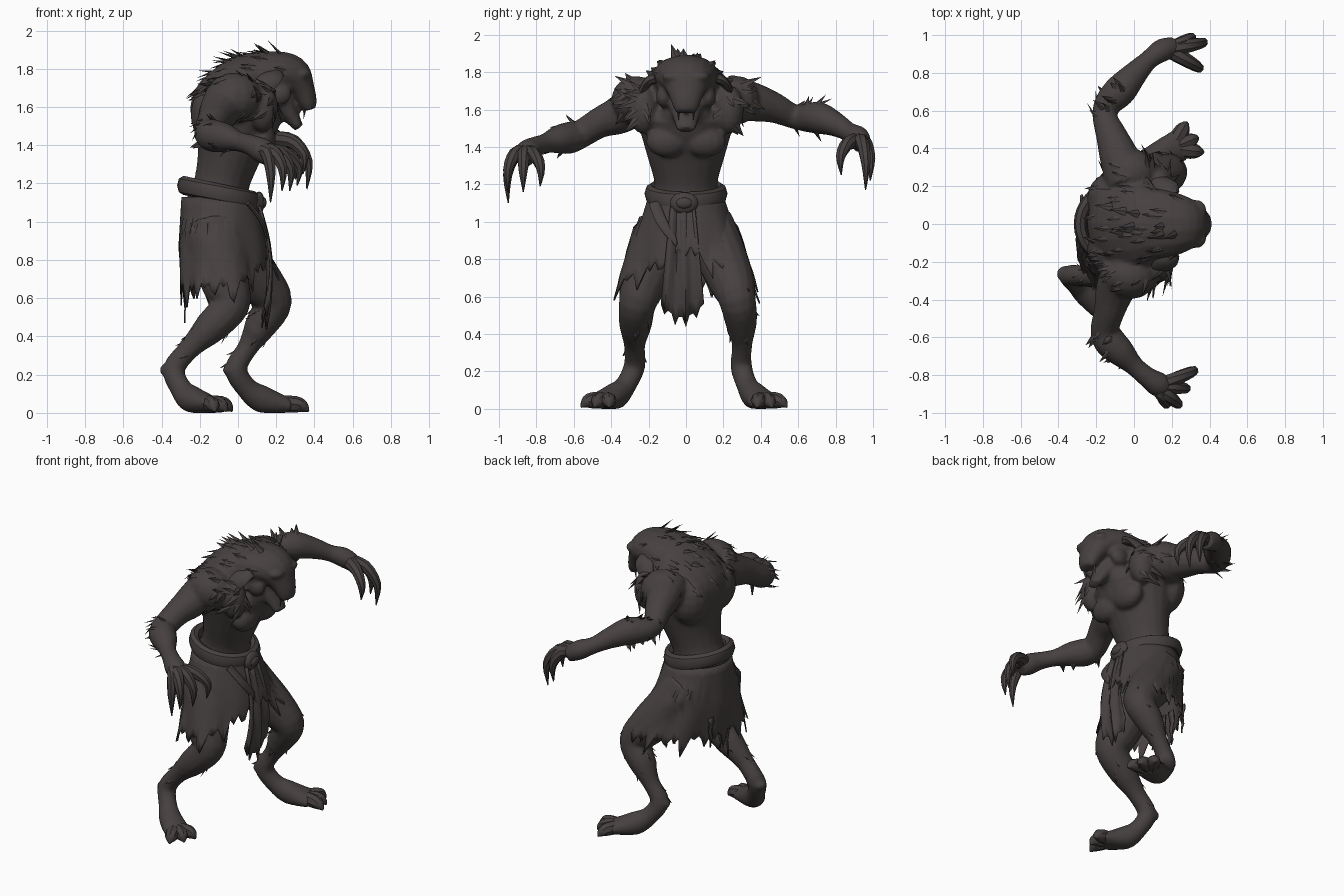
import bpy, bmesh, math, random
from mathutils import Vector, Matrix

if "Cube" in bpy.data.objects:
    bpy.data.objects.remove(bpy.data.objects["Cube"])

random.seed(7)
mat = bpy.data.materials.new("dark_fur_grey")
mat.diffuse_color = (0.062, 0.053, 0.051, 1)
mat.use_nodes = True
mat.node_tree.nodes["Principled BSDF"].inputs["Base Color"].default_value = mat.diffuse_color


def finish(name, bm, smooth=40):
    """Turn a bmesh into a shaded object that rests on the floor."""
    for v in bm.verts:
        v.co.z = max(v.co.z, 0)
    bmesh.ops.recalc_face_normals(bm, faces=bm.faces)
    me = bpy.data.meshes.new(name)
    bm.to_mesh(me)
    bm.free()
    ob = bpy.data.objects.new(name, me)
    bpy.context.collection.objects.link(ob)
    me.materials.append(mat)
    if smooth:
        bpy.ops.object.select_all(action='DESELECT')
        ob.select_set(True)
        bpy.context.view_layer.objects.active = ob
        bpy.ops.object.shade_smooth_by_angle(angle=math.radians(smooth))
    return ob


def loft(bm, rows, side=(0, 1, 0), n=14, steps=4):
    """Smooth tube through rows of x, y, z, side radius, other radius."""
    rows = [tuple(r) + ((r[3],) if len(r) == 4 else ()) for r in rows]
    P = [rows[0]] + rows + [rows[-1]]
    path = []
    for i in range(1, len(P) - 2):
        for s in range(steps):
            t = s / steps
            path.append([0.5 * (2 * b + (c - a) * t + (2 * a - 5 * b + 4 * c - d) * t * t
                                + (3 * b - a - 3 * c + d) * t ** 3)
                         for a, b, c, d in zip(P[i - 1], P[i], P[i + 1], P[i + 2])])
    path.append(list(rows[-1]))
    pts = [Vector(p[:3]) for p in path]
    rings = []
    for i, p in enumerate(path):
        t = (pts[min(i + 1, len(pts) - 1)] - pts[max(i - 1, 0)]).normalized()
        u = Vector(side)
        u = (u - t * u.dot(t)).normalized()
        w = t.cross(u)
        rings.append([bm.verts.new(pts[i] + u * p[3] * math.cos(k * math.tau / n)
                                   + w * p[4] * math.sin(k * math.tau / n)) for k in range(n)])
    for a, b in zip(rings, rings[1:]):
        for k in range(n):
            bm.faces.new((a[k], a[(k + 1) % n], b[(k + 1) % n], b[k]))
    bm.faces.new(rings[0])
    bm.faces.new(rings[-1])


def blob(bm, loc, size):
    m = Matrix.Translation(loc) @ Matrix.Diagonal((*size, 1))
    bmesh.ops.create_uvsphere(bm, u_segments=14, v_segments=9, radius=1, matrix=m)


def spike(bm, base, direction, length, radius, normal=(0, 0, 1), flat=1):
    """Pointed tuft, flattened along the given normal."""
    d = Vector(direction).normalized()
    n = Vector(normal)
    n = (n - d * n.dot(d)).normalized()
    rot = Matrix((d.cross(n), n, d)).transposed()
    m = (Matrix.Translation(Vector(base) + d * length * 0.4) @ rot.to_4x4()
         @ Matrix.Diagonal((1, flat, 1, 1)))
    bmesh.ops.create_cone(bm, cap_ends=True, segments=4, radius1=radius, radius2=0, depth=length, matrix=m)


# Torso and hunched back
bm = bmesh.new()
loft(bm, [(-.1, 0, .92, .2, .16), (-.1, 0, 1.1, .19, .17), (-.085, 0, 1.2, .168, .145),
          (-.045, 0, 1.36, .21, .17), (-.02, 0, 1.5, .25, .225), (0, 0, 1.61, .28, .24),
          (.06, 0, 1.71, .24, .18), (.15, 0, 1.75, .17, .14)], n=20)
# Head, muzzle, jaw and throat
loft(bm, [(.05, 0, 1.74, .2, .14), (.18, 0, 1.775, .18, .12), (.28, 0, 1.76, .145, .11),
          (.335, 0, 1.69, .1, .07), (.365, 0, 1.62, .072, .05), (.375, 0, 1.585, .055, .03)])
loft(bm, [(.2, 0, 1.66, .11, .08), (.265, 0, 1.57, .075, .05), (.32, 0, 1.49, .05, .025)])
blob(bm, (.385, 0, 1.63), (.028, .04, .03))
blob(bm, (.16, 0, 1.58), (.09, .14, .1))
for s in (-1, 1):
    blob(bm, (.335, s * .07, 1.775), (.05, .06, .028))     # brow
    blob(bm, (.22, s * .12, 1.67), (.06, .04, .06))        # cheek
    blob(bm, (.13, s * .1, 1.43), (.07, .115, .085))       # chest muscle
    blob(bm, (-.02, s * .27, 1.65), (.15, .13, .13))       # shoulder
    blob(bm, (.13, s * .23, 1.6), (.08, .08, .13))         # mane lobe
    blob(bm, (-.13, s * .13, 1.56), (.12, .14, .16))       # shoulder blade
# Arms with thick furry forearms
loft(bm, [(-.03, .22, 1.67, .12), (-.08, .36, 1.64, .105), (-.12, .47, 1.61, .083), (-.155, .57, 1.565, .066),
          (-.135, .64, 1.555, .075), (-.07, .71, 1.555, .086), (.01, .8, 1.52, .066), (.08, .87, 1.48, .052),
          (.15, .92, 1.45, .062), (.22, .94, 1.41, .05)], side=(0, 0, 1))
loft(bm, [(-.05, -.22, 1.66, .12), (-.1, -.35, 1.575, .105), (-.13, -.46, 1.53, .083), (-.155, -.56, 1.47, .076),
          (-.13, -.62, 1.45, .086), (-.07, -.68, 1.44, .077), (0, -.75, 1.42, .053), (.07, -.81, 1.4, .055),
          (.13, -.85, 1.37, .066), (.18, -.87, 1.33, .05)], side=(0, 0, 1))
# Legs with raised hocks
loft(bm, [(-.1, .11, .98, .15), (0, .18, .83, .14), (.11, .24, .69, .125), (.185, .275, .58, .1),
          (.12, .295, .46, .085), (.05, .3, .34, .054), (-.01, .295, .23, .058), (.045, .325, .13, .057),
          (.13, .365, .07, .072), (.25, .42, .04, .09, .045)])
loft(bm, [(-.13, -.11, .98, .15), (-.1, -.18, .8, .14), (-.06, -.23, .66, .125), (-.04, -.26, .56, .1),
          (-.14, -.27, .45, .088), (-.25, -.275, .34, .057), (-.335, -.275, .23, .058), (-.3, -.32, .13, .057),
          (-.24, -.375, .07, .072), (-.13, -.45, .04, .09, .045)])
for x, y in ((.1, .29), (-.16, -.27)):
    blob(bm, (x, y, .44), (.07, .075, .09))                # calf
for x, y in ((-.035, .29), (-.365, -.265)):
    blob(bm, (x, y, .225), (.045, .045, .035))             # hock
body = finish("body", bm)
remesh = body.modifiers.new("fuse", 'REMESH')
remesh.mode = 'VOXEL'
remesh.voxel_size = .013
remesh.use_smooth_shade = True
soften = body.modifiers.new("soften", 'SMOOTH')
soften.iterations = 2

# Clawed fingers, hooked down from each palm
bm = bmesh.new()
hands = [((.19, .92, 1.43), [(.36, .96, 1.17), (.3, .985, 1.22), (.34, .83, 1.25)]),
         ((.13, -.86, 1.37), [(.17, -.95, 1.1), (.23, -.95, 1.16), (.27, -.87, 1.16), (.31, -.78, 1.19)])]
for palm, tips in hands:
    c = Vector(palm)
    for tip in tips:
        t = Vector(tip)
        out = Vector((t.x - c.x, t.y - c.y, 0))
        knuckle = c + out * .6 + Vector((0, 0, -.01))
        mid = c + out * 1.04 + Vector((0, 0, (t.z - c.z) * .45))
        loft(bm, [(*c, .045), (*knuckle, .037), (*mid, .026), (*t, .003)], side=(.3, .9, .2), n=8, steps=3)
finish("fingers", bm)

# Toes with pointed claws
bm = bmesh.new()
feet = [((.2, .4), [(.37, .38), (.34, .46), (.28, .54)]),
        ((-.17, -.42), [(-.03, -.41), (-.06, -.49), (-.12, -.56)])]
for (x, y), tips in feet:
    for a, b in tips:
        mx, my = x + (a - x) * .6, y + (b - y) * .6
        loft(bm, [(x, y, .045, .045), (mx, my, .045, .043), (x + (a - x) * .85, y + (b - y) * .85, .03, .03),
                  (a, b, .008, .004)], side=(0, 0, 1), n=8, steps=3)
finish("toes", bm)

# Drooping ears and fangs
bm = bmesh.new()
for s in (-1, 1):
    loft(bm, [(.2, s * .15, 1.77, .045, .03), (.17, s * .2, 1.75, .06, .025), (.12, s * .24, 1.69, .045, .02),
              (.08, s * .26, 1.62, .004, .004)], side=(1, 0, 0), n=8)
    spike(bm, (.35, s * .04, 1.6), (-.1, 0, -1), .07, .012, (1, 0, 0))
finish("ears_and_fangs", bm)

# Flat fur tufts grown from the body surface: region, count, length, lift
tufts = bmesh.new()
ev = body.evaluated_get(bpy.context.evaluated_depsgraph_get())
me = ev.to_mesh()
faces = [(p.center.copy(), p.normal.copy()) for p in me.polygons]
ev.to_mesh_clear()
mane = [f for f in faces if f[0].z > 1.65 and abs(f[0].y) < .36 and f[0].x < .27 and f[1].z > -.1]
crest = [f for f in faces if f[0].z > 1.78 and abs(f[0].y) < .1 and f[0].x < .27]
collar = [f for f in faces if 1.48 < f[0].z < 1.78 and .17 < abs(f[0].y) < .36 and f[0].x > .03]
elbow = [f for f in faces if .56 < abs(f[0].y) < .74 and f[0].z > 1.3 and f[1].x < .3]
shin = [f for f in faces if .18 < f[0].z < .55]
for region, count, size, lift in ((mane, 55, .09, .32), (crest, 10, .1, .9), (collar, 30, .11, .45),
                                  (elbow, 28, .08, .55), (shin, 20, .06, .45)):
    for c, nrm in random.sample(region, count):
        flow = Vector((-.9, c.y * 1.2, .1 if region in (mane, crest) else -.5))
        flow = (flow - nrm * flow.dot(nrm)).normalized()
        spike(tufts, c - nrm * .006, flow + nrm * lift, size * random.uniform(.7, 1.2), size * .28, nrm, .35)
finish("fur_tufts", tufts, 0)

# Belt roll around the hips
bm = bmesh.new()
n = 32
rings = []
for i in range(n):
    a = i * math.tau / n
    c = Vector((-.1 + .185 * math.cos(a), .188 * math.sin(a), 1.15 - .04 * math.cos(a)))
    o = Vector((math.cos(a), math.sin(a), 0))
    rings.append([bm.verts.new(c + o * .034 * math.cos(k * math.tau / 8)
                               + Vector((0, 0, .05 * math.sin(k * math.tau / 8)))) for k in range(8)])
for i in range(n):
    for k in range(8):
        j, m = (i + 1) % n, (k + 1) % 8
        bm.faces.new((rings[i][k], rings[j][k], rings[j][m], rings[i][m]))
finish("belt", bm)

# Oval buckle and hanging strap end
bm = bmesh.new()
blob(bm, (.11, -.01, 1.1), (.03, .075, .058))
blob(bm, (.13, -.01, 1.1), (.02, .045, .03))
loft(bm, [(.05, -.17, 1.1, .03, .012), (.125, -.13, 1.0, .03, .012), (.155, -.07, .91, .02, .01),
          (.16, -.05, .87, .003, .003)])
finish("buckle", bm)


def cloth(name, grid, closed=False):
    """Thin ragged cloth from a grid of points."""
    bm = bmesh.new()
    v = [[bm.verts.new(p) for p in col] for col in grid]
    for i in range(len(v) - (0 if closed else 1)):
        a, b = v[i], v[(i + 1) % len(v)]
        for k in range(len(a) - 1):
            bm.faces.new((a[k], b[k], b[k + 1], a[k + 1]))
    ob = finish(name, bm, 50)
    ob.modifiers.new("thickness", 'SOLIDIFY').thickness = .008


def in_thigh(p):
    """True where a cloth point would sink into either thigh."""
    t = (.98 - p.z) / .4
    for hx, hy, kx, ky in ((-.1, .11, .19, .275), (-.13, -.11, -.04, -.26)):
        if t > 0 and math.hypot(p.x - hx - (kx - hx) * t, p.y - hy - (ky - hy) * t) < .168 - .04 * t:
            return True
    return False


# Torn skirt draped over the thighs, short at the front
cols = []
for i in range(80):
    a = i * math.tau / 80
    front = abs(math.atan2(math.sin(a), math.cos(a)))
    hem = .88 - .2 * min(front / 1.2, 1) - (.09, 0, .03, 0, .05)[i % 5] * random.uniform(.5, 1.5)
    col = []
    for k in range(10):
        t = k / 9
        z = 1.13 + (hem - 1.13) * t
        d = (1.14 - z) / .5
        fold = 1 + .03 * d * math.sin(a * 9)
        rx, ry = .195 + .045 * min(d * 1.8, 1), .2 + .16 * d
        y = ry * math.sin(a) * fold
        p = Vector((-.1 + .05 * d + .2 * d * y + rx * math.cos(a) * fold, y, z))
        while in_thigh(p):
            p += Vector((math.cos(a), math.sin(a), 0)) * .005
        col.append(p)
    cols.append(col)
cloth("skirt", cols, True)

# Long front flap and torn strips at the back
flap = []
for i in range(13):
    u = i / 12
    hem = .56 - .07 * math.sin(u * math.pi) - (.07 if i % 3 == 1 else 0) * random.uniform(.5, 1.1)
    flap.append([(.11 + .06 * math.sin(t * 2.6) + .012 * math.sin(u * 14), -.02 + (u - .5) * (.13 + .1 * t),
                  1.08 + (hem - 1.08) * t) for t in [k / 8 for k in range(9)]])
cloth("front_flap", flap)
for j, (y, low) in enumerate(((-.05, .47), (.03, .56), (-.15, .6), (.13, .6))):
    cloth(f"back_strip_{j + 1}", [[(-.28 + .006 * math.sin(k * 2 + j), y + s * .025 * (1 - k / 6.2), .8 + (low - .8) * k / 6)
                                   for k in range(7)] for s in (-1, 1)])
